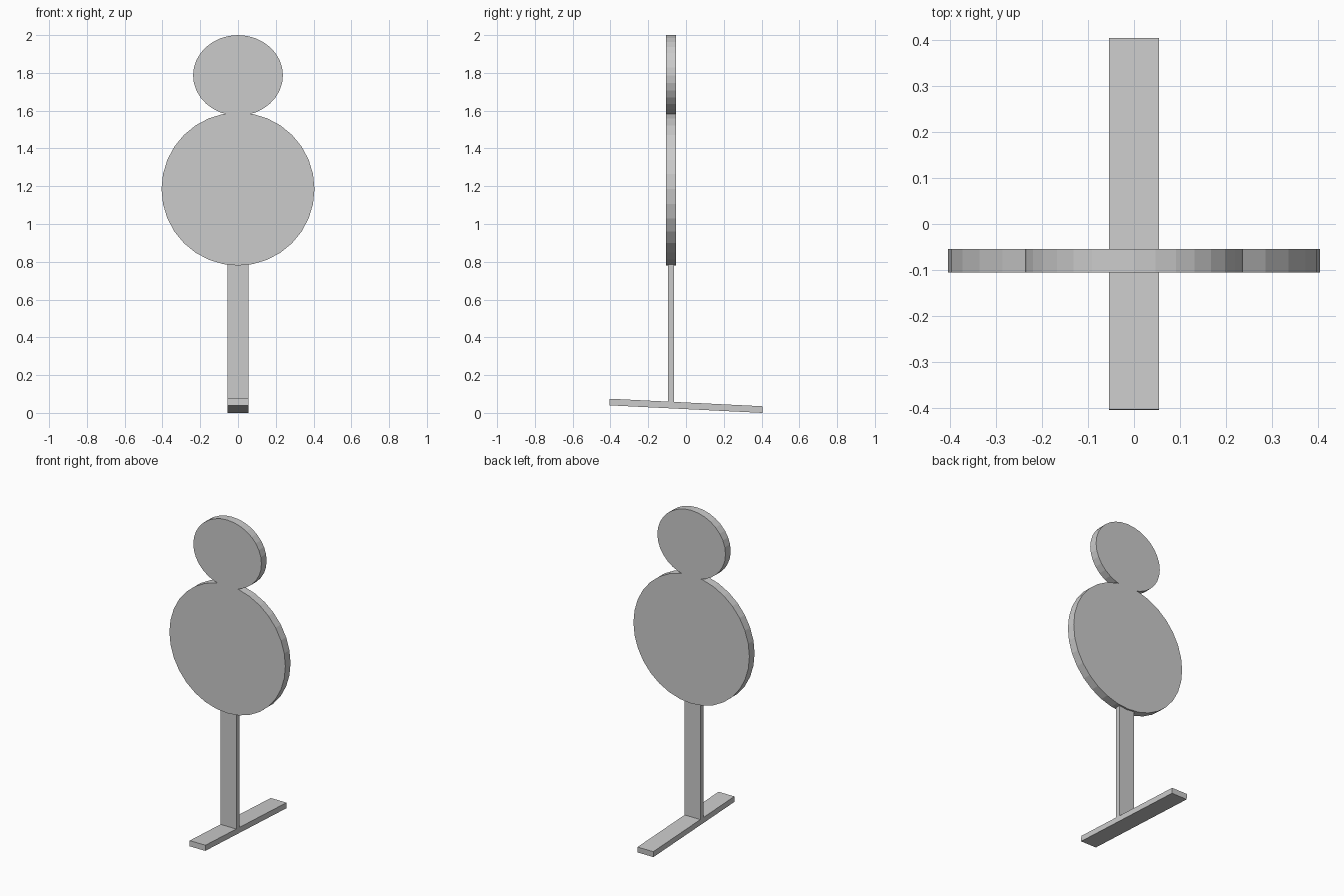
import bpy
from math import atan2, pi

if "Cube" in bpy.data.objects:
    bpy.data.objects.remove(bpy.data.objects["Cube"])

Y = -0.08  # plane of the upright parts


def box(name, loc, size, tilt=0):
    bpy.ops.mesh.primitive_cube_add(size=1, location=loc, rotation=(tilt, 0, 0))
    ob = bpy.context.object
    ob.name = name
    ob.scale = size
    return ob


def disc(name, z, rx, rz, thick):
    bpy.ops.mesh.primitive_cylinder_add(vertices=32, radius=1, depth=1,
                                        location=(0, Y, z), rotation=(pi / 2, 0, 0))
    ob = bpy.context.object
    ob.name = name
    ob.scale = (rx, rz, thick)
    bpy.ops.object.transform_apply(location=True, rotation=True, scale=True)
    return ob


# Large round panel with the smaller oval panel merged on top
panel = disc("round_panel", 1.185, 0.405, 0.405, 0.052)
oval = disc("oval_panel_helper", 1.787, 0.238, 0.213, 0.052)
mod = panel.modifiers.new("merge", 'BOOLEAN')
mod.operation = 'UNION'
mod.solver = 'EXACT'
mod.object = oval
bpy.context.view_layer.objects.active = panel
bpy.ops.object.modifier_apply(modifier="merge")
bpy.data.objects.remove(oval)

# Flat post between panel and foot
box("post", (0, Y, 0.416), (0.11, 0.031, 0.75))

# Slightly tilted foot plank, higher at the front
box("foot_plank", (0, 0, 0.0375), (0.11, 0.81, 0.035), -atan2(0.04, 0.81))
